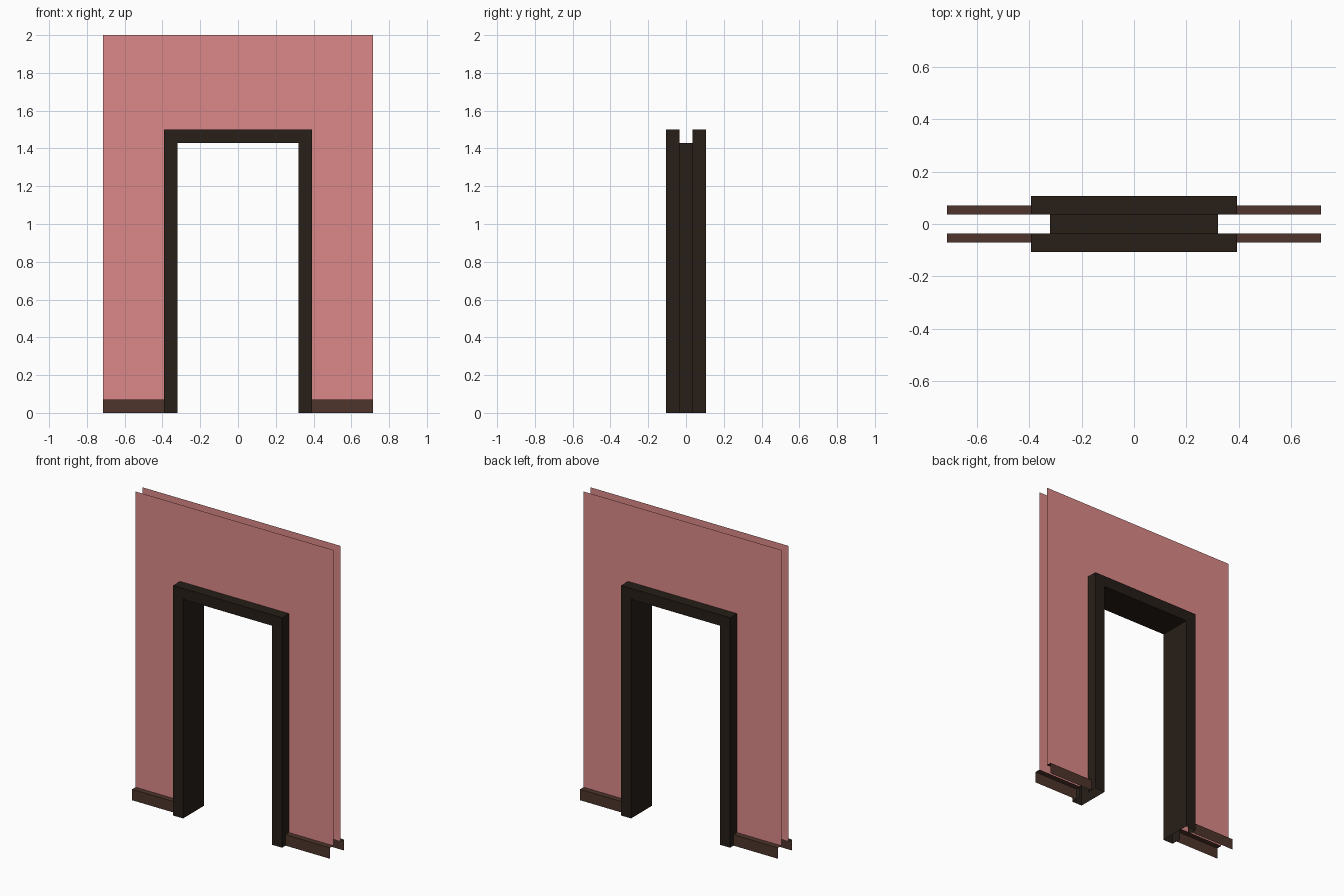
import bpy, bmesh

if "Cube" in bpy.data.objects:
    bpy.data.objects.remove(bpy.data.objects["Cube"])

U = 1 / 28  # module of the design: every size is a whole number of these

def material(name, rgb):
    m = bpy.data.materials.new(name)
    m.diffuse_color = (*rgb, 1)
    m.use_nodes = True
    m.node_tree.nodes["Principled BSDF"].inputs["Base Color"].default_value = m.diffuse_color
    return m

def part(name, quads, mat):
    """Sheet of quads for the front right quarter, mirrored to all four quarters."""
    bm = bmesh.new()
    for quad in quads:
        bm.faces.new([bm.verts.new([c * U for c in p]) for p in quad])
    bmesh.ops.remove_doubles(bm, verts=bm.verts, dist=1e-5)
    mesh = bpy.data.meshes.new(name)
    bm.to_mesh(mesh)
    bm.free()
    mesh.materials.append(mat)
    ob = bpy.data.objects.new(name, mesh)
    bpy.context.collection.objects.link(ob)
    mirror = ob.modifiers.new("mirror", 'MIRROR')
    mirror.use_axis = (True, True, False)
    mirror.merge_threshold = 1e-4
    return ob

def front(x0, x1, z0, z1, y):   # faces -y
    return [(x0, y, z0), (x1, y, z0), (x1, y, z1), (x0, y, z1)]

def top(x0, x1, y0, y1, z):     # faces +z
    return [(x0, y0, z), (x1, y0, z), (x1, y1, z), (x0, y1, z)]

def side(y0, y1, z0, z1, x):    # faces +x
    return [(x, y0, z0), (x, y1, z0), (x, y1, z1), (x, y0, z1)]

plaster = material("pink_plaster", (0.72, 0.25, 0.25))
dark_wood = material("dark_wood", (0.020, 0.013, 0.009))
brown_wood = material("brown_wood", (0.075, 0.035, 0.025))

# Thin wall sheets around the doorway, starting above the skirting
part("wall", [front(11, 20, 2, 42, -1),
              front(11, 20, 42, 56, -1),
              front(0, 11, 42, 56, -1)], plaster)

# Skirting boards: front and top faces only
part("skirting_board", [front(11, 20, 0, 2, -2),
                        top(11, 20, -2, -1, 2)], brown_wood)

# Door casing: raised face, outer side and top
part("door_casing", [front(9, 11, 0, 40, -3),
                     front(9, 11, 40, 42, -3),
                     front(0, 9, 40, 42, -3),
                     side(-3, -1, 0, 42, 11),
                     top(0, 11, -3, -1, 42)], dark_wood)

# Lining through the opening, facing inwards
part("door_lining", [side(-3, 0, 0, 40, 9)[::-1],
                     top(0, 9, -3, 0, 40)[::-1]], dark_wood)
